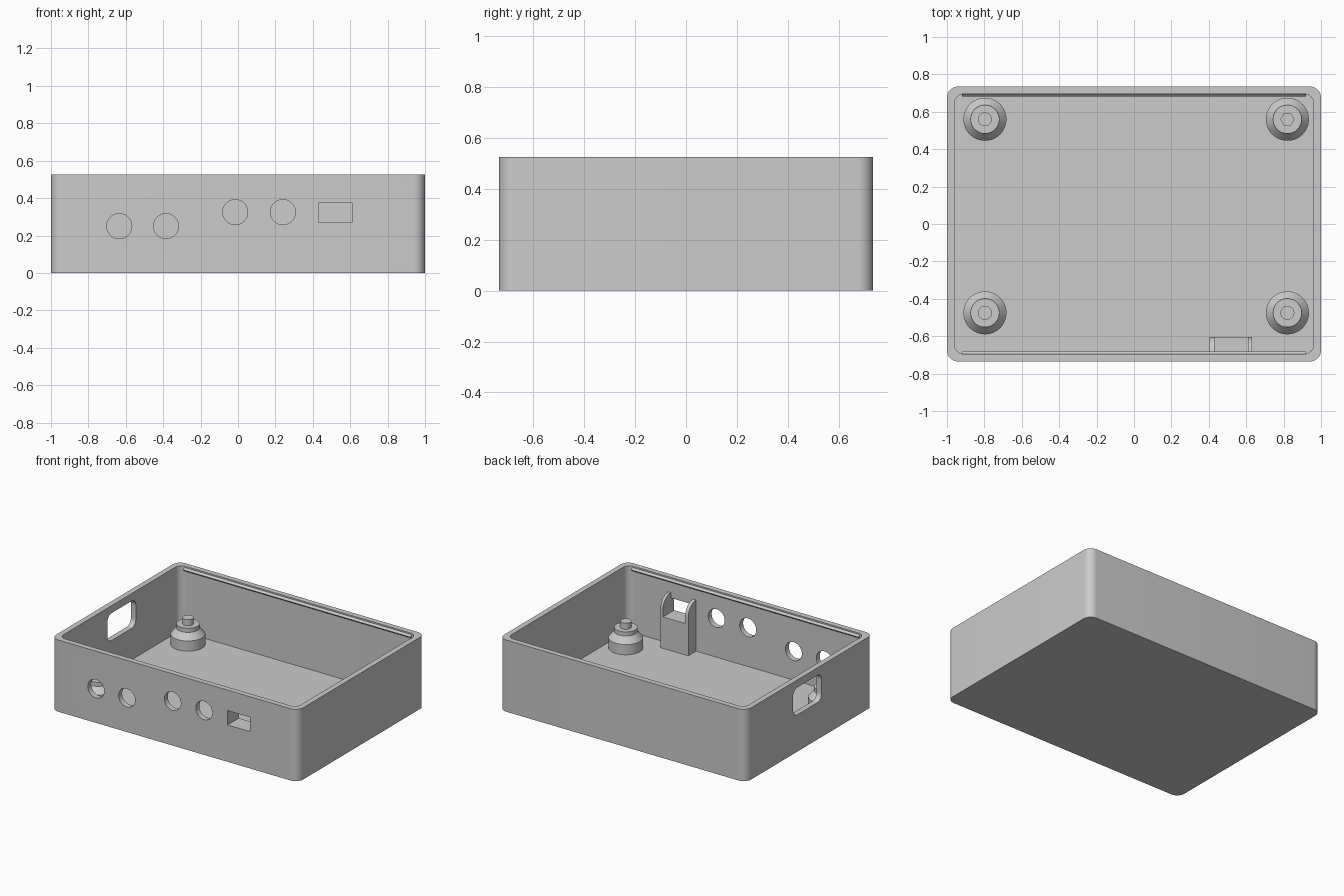
import bpy, bmesh, math
from mathutils import Vector

if "Cube" in bpy.data.objects:
    bpy.data.objects.remove(bpy.data.objects["Cube"], do_unlink=True)

grey = bpy.data.materials.new("plain grey")
grey.use_nodes = True
grey.diffuse_color = (0.6, 0.6, 0.6, 1)
grey.node_tree.nodes["Principled BSDF"].inputs["Base Color"].default_value = (0.6, 0.6, 0.6, 1)

FLOOR, TOP = 0.04, 0.525
HX, HY, WALL = 1.0, 0.735, 0.04


def arc(cx, cy, r, start, end, n):
    return [(cx + r * math.cos(math.radians(start + (end - start) * i / n)),
             cy + r * math.sin(math.radians(start + (end - start) * i / n)))
            for i in range(n + 1)]


def circle(cx, cy, r, n=48):
    return arc(cx, cy, r, 0, 360, n)[:-1]


def rounded_rect(cx, cy, hw, hh, r, n=10):
    pts = []
    for k, (sx, sy) in enumerate([(1, 1), (-1, 1), (-1, -1), (1, -1)]):
        pts += arc(cx + sx * (hw - r), cy + sy * (hh - r), r, 90 * k, 90 * k + 90, n)
    return pts


def rect(x0, x1, y0, y1):
    return [(x0, y0), (x1, y0), (x1, y1), (x0, y1)]


def prism(name, outline, axis, lo, hi):
    """Extrude a 2D outline along an axis; outline is (x,y), (x,z) or (y,z)."""
    place = {"x": lambda a, b, t: (t, a, b),
             "y": lambda a, b, t: (a, t, b),
             "z": lambda a, b, t: (a, b, t)}[axis]
    bm = bmesh.new()
    face = bm.faces.new([bm.verts.new(place(a, b, lo)) for a, b in outline])
    new = bmesh.ops.extrude_face_region(bm, geom=[face])["geom"]
    bmesh.ops.translate(bm, vec=Vector(place(0, 0, hi - lo)),
                        verts=[g for g in new if isinstance(g, bmesh.types.BMVert)])
    return finish(name, bm)


def lathe(name, profile, x, y, steps=48):
    """Revolve (radius, z) points around a vertical axis at x, y."""
    bm = bmesh.new()
    verts = [bm.verts.new((r, 0, z)) for r, z in profile]
    edges = [bm.edges.new(pair) for pair in zip(verts, verts[1:])]
    bmesh.ops.spin(bm, geom=verts + edges, cent=(0, 0, 0), axis=(0, 0, 1),
                   angle=math.tau, steps=steps)
    bmesh.ops.remove_doubles(bm, verts=bm.verts[:], dist=0.0001)
    bmesh.ops.translate(bm, verts=bm.verts[:], vec=(x, y, 0))
    return finish(name, bm)


def finish(name, bm):
    bmesh.ops.recalc_face_normals(bm, faces=bm.faces[:])
    mesh = bpy.data.meshes.new(name)
    bm.to_mesh(mesh)
    bm.free()
    mesh.materials.append(grey)
    obj = bpy.data.objects.new(name, mesh)
    bpy.context.collection.objects.link(obj)
    return obj


def select_only(obj):
    bpy.ops.object.select_all(action="DESELECT")
    obj.select_set(True)
    bpy.context.view_layer.objects.active = obj


def cut(obj, cutter):
    cutter.hide_render = True
    mod = obj.modifiers.new("cut", "BOOLEAN")
    mod.operation, mod.solver, mod.object = "DIFFERENCE", "EXACT", cutter
    select_only(obj)
    bpy.ops.object.modifier_apply(modifier=mod.name)
    bpy.data.objects.remove(cutter, do_unlink=True)


def smooth(obj):
    select_only(obj)
    bpy.ops.object.shade_smooth_by_angle(angle=math.radians(30))


# Open tray with rounded corners
tray = prism("tray", rounded_rect(0, 0, HX, HY, 0.06), "z", 0, TOP)
cut(tray, prism("cavity_cutter", rounded_rect(0, 0, HX - WALL, HY - WALL, 0.05),
                "z", FLOOR, TOP + 0.1))

# Round ports in the front wall
for x, z in [(-0.635, 0.25), (-0.385, 0.25), (-0.015, 0.325), (0.24, 0.325)]:
    cut(tray, prism("port_cutter", circle(x, z, 0.067), "y", -HY - 0.1, -HY + 0.06))

# Rectangular socket opening and rounded side window
cut(tray, prism("socket_cutter", rect(0.43, 0.61, 0.27, 0.375), "y", -HY - 0.1, -HY + 0.06))
cut(tray, prism("window_cutter", rounded_rect(0.025, 0.37, 0.165, 0.1, 0.05),
                "x", -HX - 0.1, -HX + 0.06))
smooth(tray)

# Snap ridges along the front and back walls
for side, label in [(-1, "front"), (1, "back")]:
    y = side * (HY - WALL)
    prism(label + "_snap_ridge",
          [(y + side * 0.005, 0.52), (y - side * 0.013, 0.502), (y + side * 0.005, 0.484)],
          "x", -0.92, 0.92)

# Socket support: solid block with two rounded cheeks
back_y, wall_y = -0.605, -HY + WALL
prism("socket_block", rect(0.405, 0.63, wall_y - 0.005, back_y), "z", FLOOR - 0.005, 0.27)
cheek = [(wall_y - 0.005, 0.265), (back_y, 0.265)] + arc(wall_y, 0.325, 0.09, 0, 90, 10) \
    + [(wall_y - 0.005, 0.415)]
for label, x0, x1 in [("right", 0.405, 0.43), ("left", 0.61, 0.63)]:
    smooth(prism(label + "_socket_cheek", cheek, "x", x0, x1))

# Stepped standoffs: two with pins, two with blind holes
step = [(0, FLOOR - 0.005), (0.115, FLOOR - 0.005), (0.115, 0.115),
        (0.077, 0.16), (0.077, 0.19)]
pin = [(0.037, 0.19), (0.037, 0.235), (0, 0.235)]
for name, x, y, sides in [("back_right", -0.797, 0.56, 0), ("front_left", 0.82, -0.475, 0),
                          ("back_left", 0.82, 0.56, 6), ("front_right", -0.797, -0.475, 48)]:
    standoff = lathe(name + "_standoff", step + ([(0, 0.19)] if sides else pin), x, y)
    if sides:
        cut(standoff, prism("hole_cutter", circle(x, y, 0.035, sides), "z", 0.1, 0.3))
    smooth(standoff)
